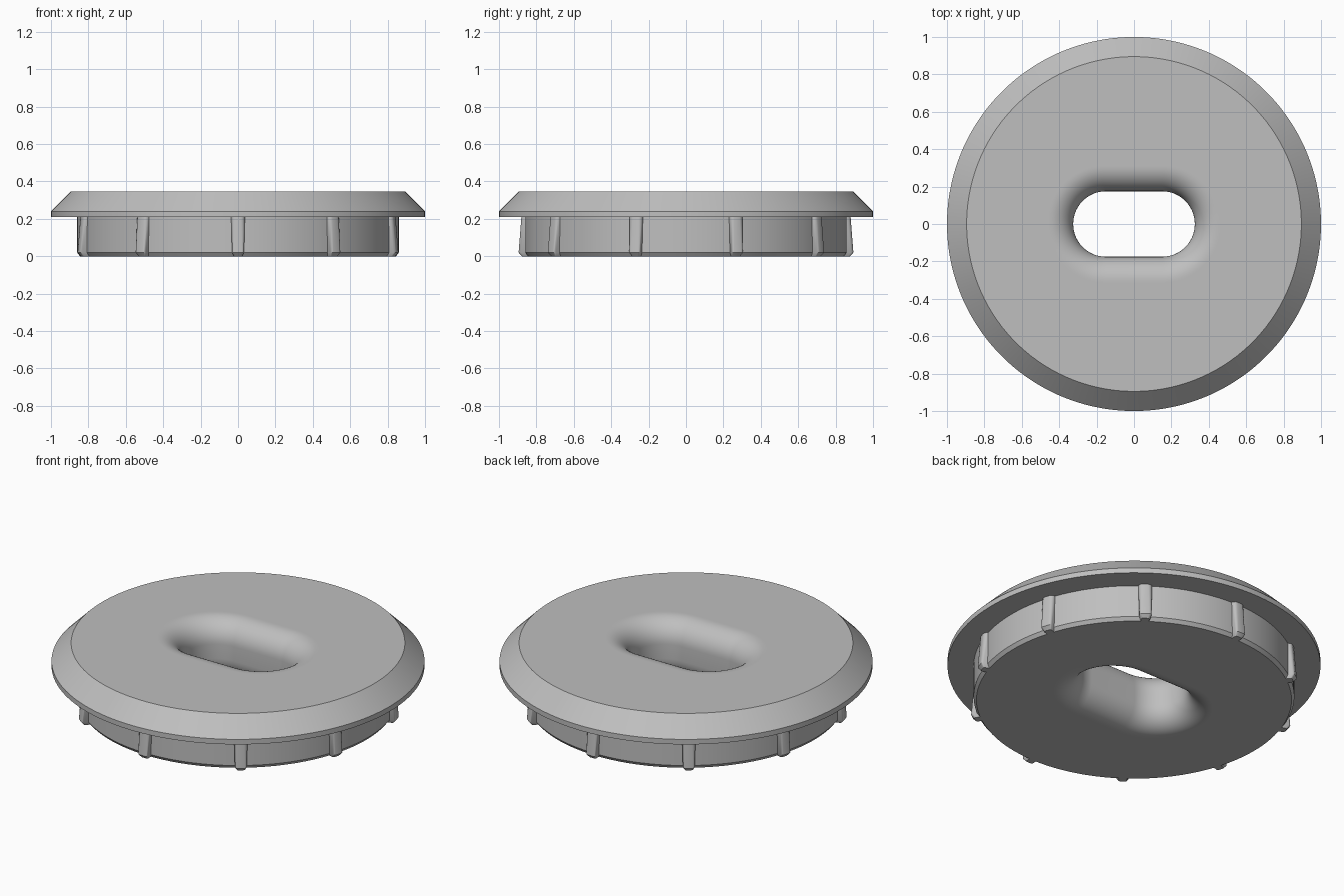
import bpy, bmesh
from math import pi, sin, cos, radians

cube = bpy.data.objects.get("Cube")
if cube:
    bpy.data.objects.remove(cube, do_unlink=True)

HEIGHT = 0.345
HALF = 64             # points on each half of a ring
SLOT_RADIUS = 0.175
SLOT_SHIFT = 0.15     # centre offset of the slot's round ends
FILLET = 0.13
RIBS = 10

grey = bpy.data.materials.new("grey_plastic")
grey.use_nodes = True
colour = (0.52, 0.52, 0.52, 1)
grey.diffuse_color = colour
grey.node_tree.nodes["Principled BSDF"].inputs["Base Color"].default_value = colour


def circle(r, z):
    step = pi / HALF
    return [(r * cos(-pi / 2 + (i + 0.5) * step), r * sin(-pi / 2 + (i + 0.5) * step), z)
            for i in range(2 * HALF)]


def slot(r, z):
    points = []
    for side in (1, -1):
        for i in range(HALF):
            a = -pi / 2 + pi * i / (HALF - 1)
            points.append((side * (SLOT_SHIFT + r * cos(a)), side * r * sin(a), z))
    return points


def loft(name, rings, closed=False):
    """Skin a list of equal rings; closed joins last to first, else ends are capped."""
    bm = bmesh.new()
    loops = [[bm.verts.new(p) for p in ring] for ring in rings]
    pairs = list(zip(loops, loops[1:]))
    if closed:
        pairs.append((loops[-1], loops[0]))
    else:
        bm.faces.new(loops[0])
        bm.faces.new(loops[-1])
    for a, b in pairs:
        for i in range(len(a)):
            j = (i + 1) % len(a)
            bm.faces.new((a[i], a[j], b[j], b[i]))
    bmesh.ops.recalc_face_normals(bm, faces=bm.faces)
    mesh = bpy.data.meshes.new(name)
    bm.to_mesh(mesh)
    bm.free()
    mesh.materials.append(grey)
    obj = bpy.data.objects.new(name, mesh)
    bpy.context.collection.objects.link(obj)
    return obj


def smooth(obj, angle):
    bpy.ops.object.select_all(action='DESELECT')
    obj.select_set(True)
    bpy.context.view_layer.objects.active = obj
    bpy.ops.object.shade_smooth_by_angle(angle=radians(angle))


# Disc: plug wall, overhanging bevelled flange, and flared slot
outer = [(0.845, 0), (0.86, 0.02), (0.86, 0.21), (1, 0.21), (1, 0.24), (0.895, HEIGHT)]
rings = [circle(r, z) for r, z in outer]
flare = SLOT_RADIUS + FILLET
rings.append(slot(flare + 0.01, HEIGHT))
steps = [k * pi / 24 for k in range(13)]
for a in steps:
    rings.append(slot(flare - FILLET * sin(a), HEIGHT - FILLET * (1 - cos(a))))
for a in reversed(steps):
    rings.append(slot(flare - FILLET * sin(a), FILLET * (1 - cos(a))))
rings.append(slot(flare + 0.01, 0))
smooth(loft("grommet_body", rings, closed=True), 30)


# Grip ribs around the plug wall, slightly proud at the bottom
def rib_section(out, half, corner, z):
    side = [(0.82, half), (out - corner, half)]
    for a in (30, 60, 90):
        t = radians(a)
        side.append((out - corner + corner * sin(t), half - corner * (1 - cos(t))))
    return [(u, v, z) for u, v in side] + [(u, -v, z) for u, v in reversed(side)]


rib = loft("grip_rib", [rib_section(0.88, 0.037, 0.022, 0.212),
                        rib_section(0.895, 0.032, 0.012, 0.02),
                        rib_section(0.878, 0.022, 0.01, 0)])
smooth(rib, 35)
for k in range(RIBS):
    part = rib if k == 0 else bpy.data.objects.new("grip_rib", rib.data)
    if k:
        bpy.context.collection.objects.link(part)
    part.rotation_euler.z = pi / 2 + k * 2 * pi / RIBS
